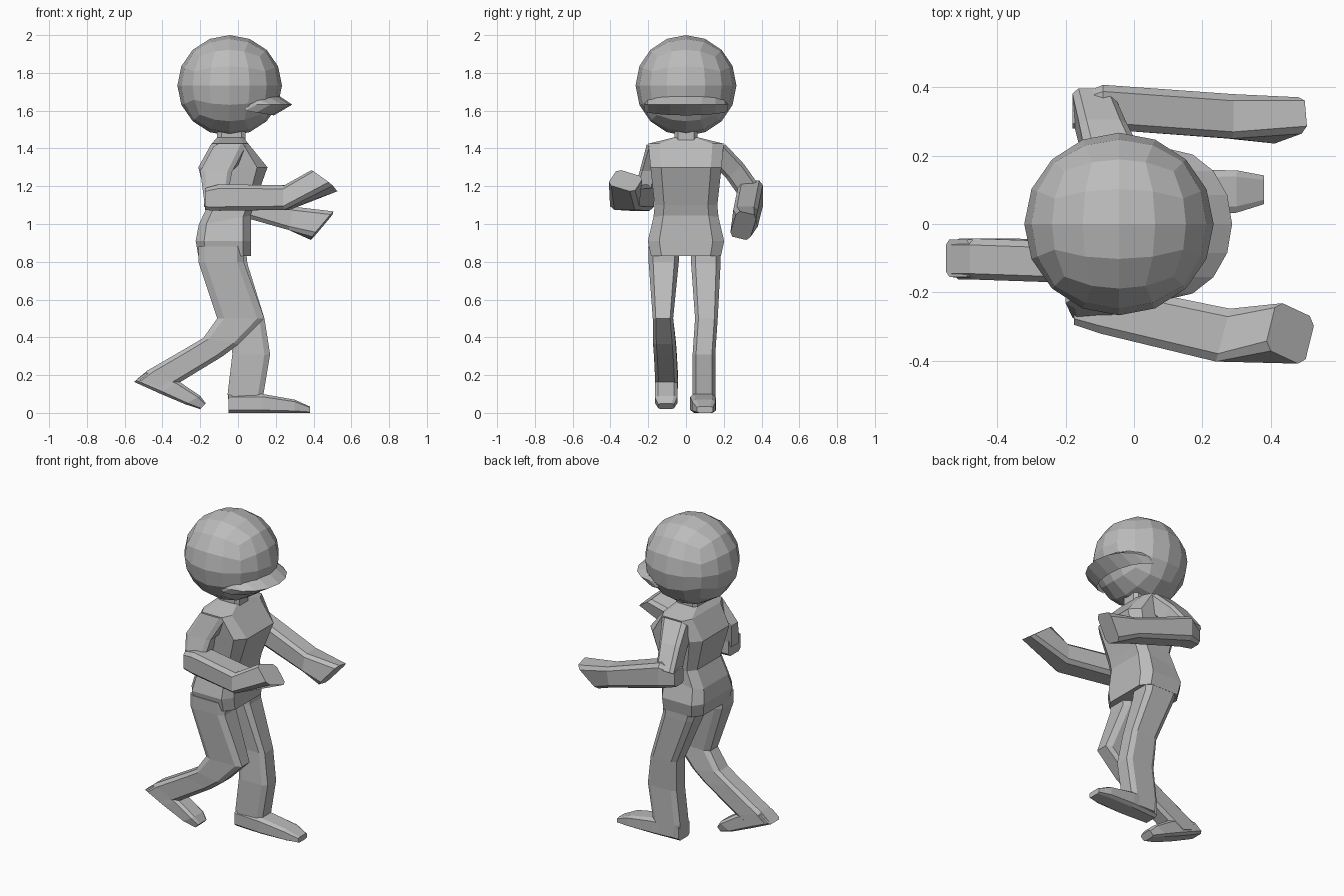
import bpy, bmesh
from math import radians, sin, cos, tan, pi
from mathutils import Vector, Euler

cube = bpy.data.objects.get("Cube")
if cube:
    bpy.data.objects.remove(cube, do_unlink=True)

GREY = (0.5, 0.5, 0.5, 1)
grey = bpy.data.materials.new("plain grey")
grey.use_nodes = True
grey.diffuse_color = GREY
grey.node_tree.nodes["Principled BSDF"].inputs["Base Color"].default_value = GREY


def finish(name, bm):
    bmesh.ops.recalc_face_normals(bm, faces=bm.faces[:])
    mesh = bpy.data.meshes.new(name)
    bm.to_mesh(mesh)
    bm.free()
    mesh.materials.append(grey)
    bpy.context.collection.objects.link(bpy.data.objects.new(name, mesh))


def loft(name, *rings):
    """Skin a row of point rings and cap both ends."""
    bm = bmesh.new()
    rows = [[bm.verts.new(point) for point in ring] for ring in rings]
    for low, high in zip(rows, rows[1:]):
        for i in range(len(low)):
            bm.faces.new((low[i - 1], low[i], high[i], high[i - 1]))
    bm.faces.new(rows[0])
    bm.faces.new(rows[-1])
    finish(name, bm)


def joint(x, z, y=0, depth=0.1, width=0.06, tilt=0, roll=0, turn=0):
    """Chamfered box section; depth and width are half sizes, angles in degrees."""
    frame = Euler((radians(roll), radians(-tilt), radians(turn))).to_matrix()
    c = 0.7
    corners = [(1, c), (c, 1), (-c, 1), (-1, c), (-1, -c), (-c, -1), (c, -1), (1, -c)]
    return [Vector((x, y, z)) + frame @ Vector((depth * t, width * s, 0))
            for s, t in corners]


# Head: a cube grid turned into an even quad ball
bm = bmesh.new()
bmesh.ops.create_cube(bm, size=2)
bmesh.ops.subdivide_edges(bm, edges=bm.edges[:], cuts=3, use_grid_fill=True)
for vert in bm.verts:
    ball = Vector([tan(k * pi / 4) for k in vert.co]).normalized()
    vert.co = ball * 0.267 + Vector((ball.x * 0.01 - 0.044, 0, 1.733))
finish("head", bm)

# Muzzle: a wide wedge wrapped round the face
wedge = []
for step in range(-4, 5):
    side, front = sin(step * pi / 8) * 0.22, cos(step * pi / 8)
    wedge.append([(0.05 + 0.165 * front, side, 1.64 + 0.04 * front),
                  (0.1 + 0.187 * front, side, 1.632),
                  (0.04 + 0.15 * front, side, 1.6 - 0.025 * front)])
loft("muzzle", *wedge)

# Torso and neck
loft("torso",
     joint(x=-0.07, z=0.83, depth=0.14, width=0.185),
     joint(x=-0.077, z=0.91, depth=0.147, width=0.202),
     joint(x=-0.07, z=1.02, depth=0.14, width=0.172, tilt=10),
     joint(x=-0.037, z=1.1, depth=0.122, width=0.166),
     joint(x=-0.027, z=1.3, depth=0.183, width=0.188),
     joint(x=-0.043, z=1.425, depth=0.098, width=0.2),
     joint(x=-0.04, z=1.457, depth=0.07, width=0.07))
loft("neck",
     joint(x=-0.035, z=1.42, depth=0.075),
     joint(x=-0.035, z=1.5, depth=0.075))

# Left leg, standing
loft("left_leg",
     joint(x=-0.075, y=0.105, z=0.88, depth=0.115, width=0.08),
     joint(x=-0.055, y=0.105, z=0.79, depth=0.105, width=0.078),
     joint(x=0.05, y=0.108, z=0.5, depth=0.09),
     joint(x=0.07, y=0.095, z=0.31, depth=0.1),
     joint(x=0.04, y=0.095, z=0.1, depth=0.095),
     joint(x=0.04, y=0.095, z=0.02, depth=0.085))
loft("left_foot",
     joint(x=-0.05, y=0.09, z=0.05, depth=0.05, width=0.055, tilt=90),
     joint(x=0.13, y=0.09, z=0.05, depth=0.05, width=0.068, tilt=90),
     joint(x=0.3, y=0.095, z=0.035, depth=0.035, width=0.062, tilt=90),
     joint(x=0.38, y=0.1, z=0.017, depth=0.017, width=0.042, tilt=90))

# Right leg, bent and trailing
loft("right_leg",
     joint(x=-0.09, y=-0.118, z=0.88, depth=0.12, width=0.082),
     joint(x=-0.09, y=-0.118, z=0.8, depth=0.12, width=0.08),
     joint(x=0.015, y=-0.122, z=0.5, depth=0.125, width=0.054),
     joint(x=-0.09, y=-0.115, z=0.38, depth=0.095, tilt=-10),
     joint(x=-0.18, y=-0.11, z=0.32, depth=0.1, tilt=-12),
     joint(x=-0.395, y=-0.103, z=0.192, depth=0.09, tilt=-21),
     joint(x=-0.46, y=-0.103, z=0.15, depth=0.08, tilt=-21))
loft("right_foot",
     joint(x=-0.515, y=-0.1, z=0.192, depth=0.045, width=0.055, tilt=38),
     joint(x=-0.365, y=-0.105, z=0.135, depth=0.062, tilt=29),
     joint(x=-0.24, y=-0.105, z=0.068, depth=0.045, tilt=30),
     joint(x=-0.185, y=-0.105, z=0.035, depth=0.021, width=0.042, tilt=45))

# Left arm, forearm sloping down to the hand
loft("left_upper_arm",
     joint(x=-0.055, y=0.165, z=1.38, depth=0.085, roll=45),
     joint(x=-0.09, y=0.26, z=1.28, depth=0.07, roll=40),
     joint(x=-0.12, y=0.345, z=1.16, depth=0.06, roll=30))
loft("left_forearm_and_hand",
     joint(x=-0.18, y=0.325, z=1.14, depth=0.05, width=0.045, tilt=90),
     joint(x=-0.09, y=0.342, z=1.15, depth=0.08, width=0.065, tilt=90),
     joint(x=0.28, y=0.315, z=1.03, depth=0.063, width=0.065, tilt=80),
     joint(x=0.446, y=0.303, z=0.991, depth=0.09, width=0.055, tilt=48, roll=-20, turn=20))

# Right arm, forearm level with the hand raised
loft("right_upper_arm",
     joint(x=-0.045, y=-0.165, z=1.38, depth=0.085, roll=-45),
     joint(x=-0.115, y=-0.2, z=1.28, depth=0.085, width=0.045),
     joint(x=-0.12, y=-0.235, z=1.13, depth=0.06, width=0.055))
loft("right_forearm_and_hand",
     joint(x=-0.175, y=-0.235, z=1.132, depth=0.058, tilt=90),
     joint(x=-0.1, y=-0.245, z=1.14, depth=0.07, width=0.075, tilt=90),
     joint(x=0.26, y=-0.325, z=1.14, depth=0.065, width=0.08, tilt=90, turn=-15),
     joint(x=0.457, y=-0.32, z=1.229, depth=0.075, width=0.075, tilt=147, roll=20, turn=-25))
